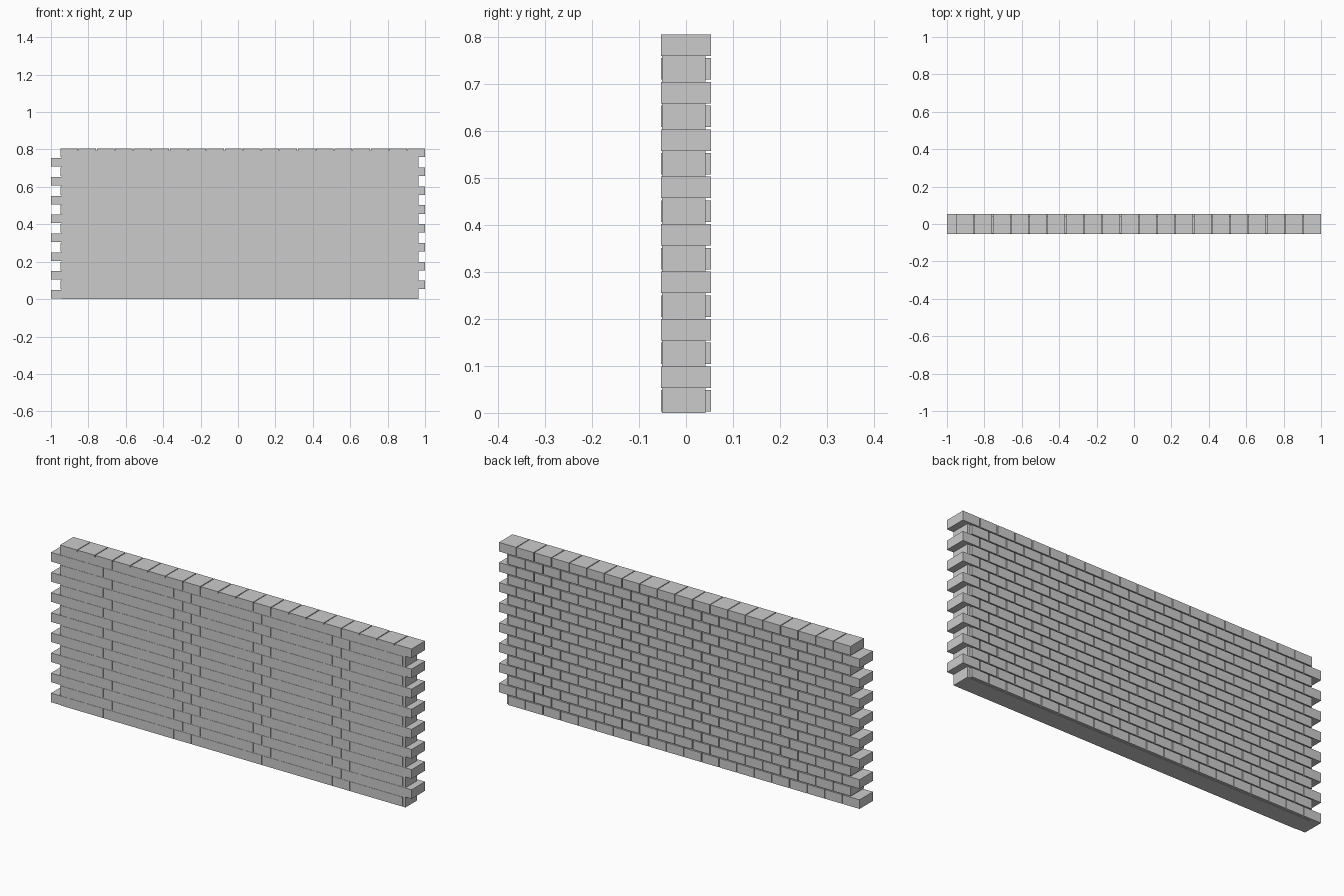
import bpy, bmesh
from mathutils import Matrix, Vector

if "Cube" in bpy.data.objects:
    bpy.data.objects.remove(bpy.data.objects["Cube"])

ROWS, PER_ROW = 16, 20
PITCH_X, PITCH_Z = 0.0977, 0.0504
BRICK = Vector((0.0937, 0.106, 0.0457))


def add_box(bm, lo, hi):
    lo, hi = Vector(lo), Vector(hi)
    size = hi - lo
    bmesh.ops.create_cube(
        bm, size=1,
        matrix=Matrix.Translation((lo + hi) / 2) @ Matrix.Diagonal((*size, 1)))


def finish(bm, name):
    mesh = bpy.data.meshes.new(name)
    bm.to_mesh(mesh)
    bm.free()
    bpy.context.collection.objects.link(bpy.data.objects.new(name, mesh))


# Brick courses, alternately shifted by half a brick
for row in range(ROWS):
    bm = bmesh.new()
    start = -0.95 if row % 2 else -1.0
    for i in range(PER_ROW):
        lo = Vector((start + i * PITCH_X, -BRICK.y / 2, 0.0027 + row * PITCH_Z))
        add_box(bm, lo, lo + BRICK)
    finish(bm, f"brick_course_{row + 1}")

# Mortar core: nearly flush at the front, recessed at the back
bm = bmesh.new()
add_box(bm, (-0.945, -0.0515, 0), (0.965, 0.041, 0.795))
finish(bm, "mortar_core")
